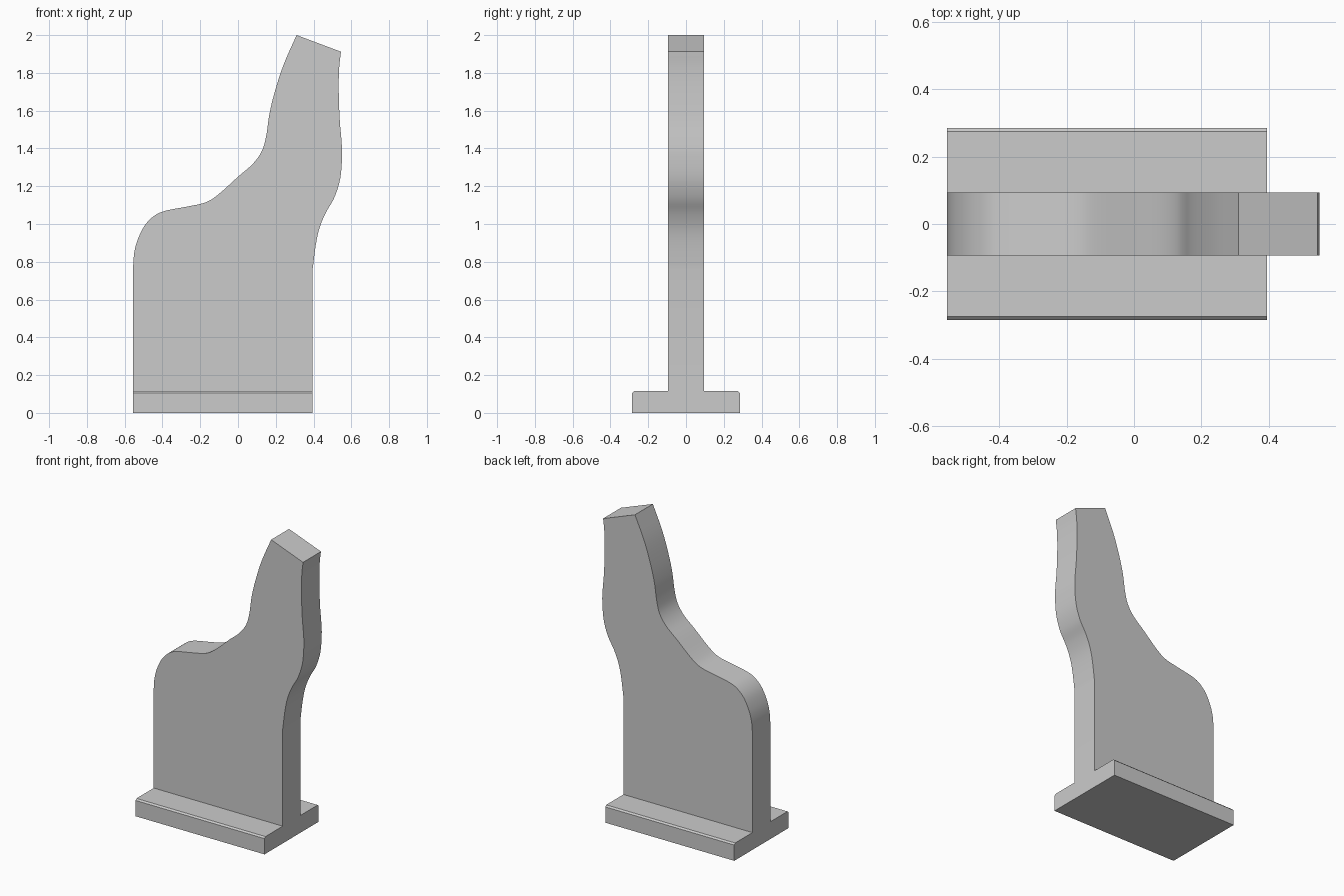
import bpy
import bmesh
from mathutils import Vector

default = bpy.data.objects.get("Cube")
if default:
    bpy.data.objects.remove(default, do_unlink=True)

GREY = (0.6, 0.6, 0.6, 1)
grey = bpy.data.materials.new("plain grey")
grey.use_nodes = True
grey.diffuse_color = GREY
grey.node_tree.nodes["Principled BSDF"].inputs["Base Color"].default_value = GREY

LEFT_X, RIGHT_X = -0.555, 0.395
BASE_TOP, BASE_HALF, CHAMFER = 0.115, 0.285, 0.01
PANEL_HALF = 0.094


def smooth_path(points, steps=5):
    """Catmull-Rom curve through the points."""
    p = [Vector(q) for q in points]
    p = [2 * p[0] - p[1]] + p + [2 * p[-1] - p[-2]]
    out = []
    for a, b, c, d in zip(p, p[1:], p[2:], p[3:]):
        for i in range(steps):
            t = i / steps
            out.append(0.5 * (2 * b + (c - a) * t + (2 * a - 5 * b + 4 * c - d) * t ** 2
                              + (3 * b - a - 3 * c + d) * t ** 3))
    return out + [p[-2]]


def extrude_profile(name, corners, direction):
    """Solid made by sweeping a closed flat outline along a direction."""
    bm = bmesh.new()
    face = bm.faces.new([bm.verts.new(c) for c in corners])
    swept = bmesh.ops.extrude_face_region(bm, geom=[face], use_keep_orig=True)
    moved = [v for v in swept["geom"] if isinstance(v, bmesh.types.BMVert)]
    bmesh.ops.translate(bm, verts=moved, vec=direction)
    bmesh.ops.recalc_face_normals(bm, faces=bm.faces)
    mesh = bpy.data.meshes.new(name)
    bm.to_mesh(mesh)
    bm.free()
    mesh.materials.append(grey)
    obj = bpy.data.objects.new(name, mesh)
    bpy.context.collection.objects.link(obj)
    return obj


# Foot plate with chamfered long top edges
half = [(BASE_HALF, 0), (BASE_HALF, BASE_TOP - CHAMFER), (BASE_HALF - CHAMFER, BASE_TOP)]
section = half + [(-y, z) for y, z in reversed(half)]
extrude_profile("foot_plate", [(LEFT_X, y, z) for y, z in section],
                (RIGHT_X - LEFT_X, 0, 0))

# Upright panel: curved shoulder and slanted tip
shoulder = smooth_path([
    (LEFT_X, 0.78), (-0.549, 0.85), (-0.53, 0.92), (-0.492, 0.995), (-0.44, 1.046),
    (-0.38, 1.071), (-0.27, 1.092), (-0.17, 1.115), (-0.10, 1.16), (0, 1.25),
    (0.08, 1.32), (0.128, 1.39), (0.15, 1.47), (0.166, 1.58), (0.192, 1.69),
    (0.24, 1.84), (0.31, 2.0)])
back_edge = smooth_path([
    (0.545, 1.912), (0.536, 1.83), (0.533, 1.72), (0.538, 1.56), (0.548, 1.44),
    (0.551, 1.36), (0.541, 1.24), (0.51, 1.14), (0.465, 1.06), (0.432, 0.98),
    (0.412, 0.89), (RIGHT_X, 0.76)])
outline = ([Vector((LEFT_X, BASE_TOP))] + shoulder + back_edge
           + [Vector((RIGHT_X, BASE_TOP))])
panel = extrude_profile("upright_panel", [(p.x, -PANEL_HALF, p.y) for p in outline],
                        (0, 2 * PANEL_HALF, 0))

bpy.ops.object.select_all(action="DESELECT")
panel.select_set(True)
bpy.context.view_layer.objects.active = panel
bpy.ops.object.shade_smooth_by_angle()
